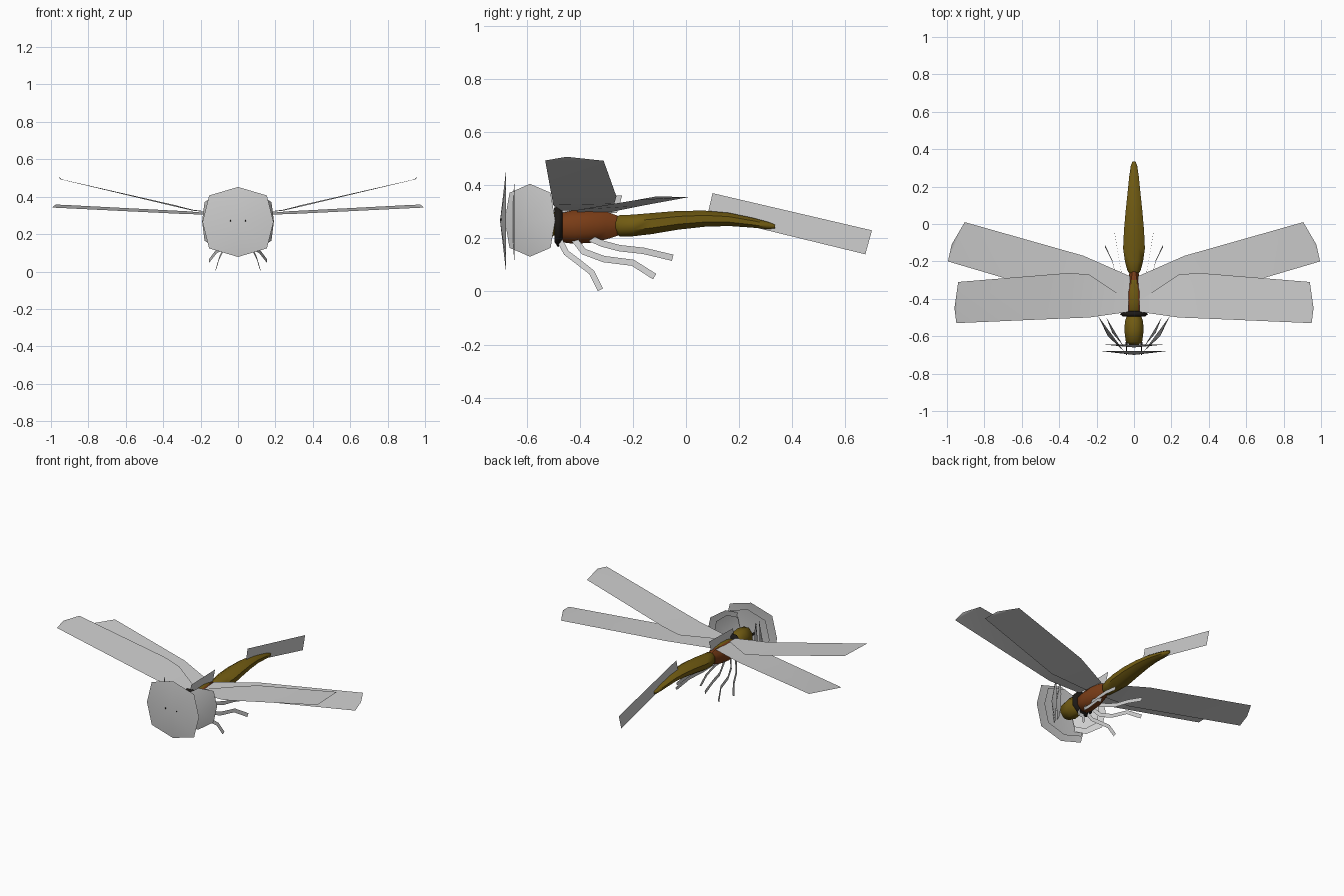
import bpy, bmesh, math
from mathutils import Vector

if "Cube" in bpy.data.objects:
    bpy.data.objects.remove(bpy.data.objects["Cube"])


def material(name, rgb):
    m = bpy.data.materials.new(name)
    m.diffuse_color = (*rgb, 1)
    m.use_nodes = True
    m.node_tree.nodes["Principled BSDF"].inputs["Base Color"].default_value = m.diffuse_color
    return m


PALE = material("pale_card", (0.62, 0.62, 0.62))
OLIVE = material("olive", (0.165, 0.105, 0.006))
BROWN = material("rust_brown", (0.19, 0.045, 0.008))
BLACK = material("black", (0.012, 0.010, 0.008))


def make(name, verts, faces, mats, smooth=False):
    mesh = bpy.data.meshes.new(name)
    mesh.from_pydata([tuple(v) for v in verts], [], faces)
    for m in mats:
        mesh.materials.append(m)
    for p in mesh.polygons:
        p.use_smooth = smooth
    mesh.update()
    ob = bpy.data.objects.new(name, mesh)
    bpy.context.collection.objects.link(ob)
    return ob


def loft(name, rings, mats, sides=8):
    """Closed body along y; each ring is (y, z low, z high, half width)."""
    verts, faces = [], []
    for y, lo, hi, w in rings:
        for i in range(sides):
            a = math.tau * (i + 0.5) / sides
            verts.append((w * 1.05 * math.cos(a), y,
                          (lo + hi) / 2 + (hi - lo) / 2 * 1.06 * math.sin(a)))
    for r in range(len(rings) - 1):
        for i in range(sides):
            j = (i + 1) % sides
            a, b = r * sides, (r + 1) * sides
            faces.append((a + i, b + i, b + j, a + j))
    faces.append(tuple(range(sides)))
    faces.append(tuple(range(len(verts) - 1, len(verts) - 1 - sides, -1)))
    ob = make(name, verts, faces, mats, True)
    bm = bmesh.new()
    bm.from_mesh(ob.data)
    bmesh.ops.recalc_face_normals(bm, faces=bm.faces)
    bm.to_mesh(ob.data)
    bm.free()
    return ob


def strip(name, side_a, side_b):
    """Flat card between two edge lines."""
    n = len(side_a)
    faces = [(i, i + 1, n + i + 1, n + i) for i in range(n - 1)]
    return make(name, list(side_a) + list(side_b), faces, [PALE], True)


def both_sides(name, build):
    for s, label in ((1, "right"), (-1, "left")):
        ob = build(label + "_" + name, s)
        if s < 0:
            ob.data.flip_normals()


def shell(name, centre, across, height, bulge):
    """Shallow eight-sided dome, upright, bulging outward."""
    c, t = Vector(centre), Vector(across)
    out = Vector((t.y, -t.x, 0)).normalized()
    verts = [c + out * bulge]
    for i in range(8):
        a = math.tau * i / 8
        k = 1.15 if i % 2 else 1.0
        verts.append(c + t * (math.cos(a) * k) + Vector((0, 0, height * math.sin(a) * (1.07 if i % 2 else 1))))
    faces = [(0, i + 1, (i + 1) % 8 + 1) for i in range(8)]
    return make(name, verts, faces, [PALE], True)


# Head, thorax and abdomen
loft("head", [(-0.645, 0.235, 0.285, 0.025), (-0.63, 0.205, 0.31, 0.045),
              (-0.57, 0.19, 0.32, 0.053), (-0.52, 0.195, 0.315, 0.05),
              (-0.48, 0.22, 0.29, 0.035)], [OLIVE])
thorax = loft("thorax", [(-0.495, 0.21, 0.28, 0.035), (-0.475, 0.185, 0.295, 0.05),
                         (-0.42, 0.178, 0.308, 0.057), (-0.36, 0.182, 0.31, 0.054),
                         (-0.30, 0.195, 0.302, 0.038), (-0.255, 0.21, 0.285, 0.022)],
              [BROWN, OLIVE])
for p in thorax.data.polygons:  # olive patch on the back
    if p.normal.z > 0.9 and -0.45 < p.center.y < -0.28:
        p.material_index = 1
loft("abdomen", [(-0.27, 0.225, 0.275, 0.022), (-0.25, 0.207, 0.288, 0.036),
                 (-0.20, 0.207, 0.29, 0.050), (-0.13, 0.215, 0.296, 0.060),
                 (-0.03, 0.232, 0.304, 0.055), (0.07, 0.243, 0.305, 0.046),
                 (0.16, 0.246, 0.297, 0.036), (0.25, 0.240, 0.278, 0.027),
                 (0.31, 0.234, 0.262, 0.018), (0.335, 0.238, 0.252, 0.008)], [OLIVE])

# Ragged dark collar between head and thorax
loft("collar", [(-0.495, 0.185, 0.315, 0.060), (-0.482, 0.165, 0.325, 0.078),
                (-0.465, 0.185, 0.315, 0.060)], [BLACK])


# Antennae, tips just poking through the front shell
def antenna(name, s):
    ob = loft(name, [(-0.63, 0.262, 0.278, 0.006), (-0.70, 0.267, 0.275, 0.004)], [BLACK], 4)
    for v in ob.data.vertices:
        v.co.x += 0.04
        v.co.x *= s
    return ob


both_sides("antenna", antenna)

# Layered shells around the head
shell("front_shell_outer", (0, -0.678, 0.265), (0.19, 0, 0), 0.187, 0.022)
shell("front_shell_inner", (0, -0.645, 0.262), (0.158, 0, 0), 0.158, 0.015)


def side_shell(cx, cy, tx, ty, h, bulge):
    def build(name, s):
        ob = shell(name, (cx, cy, 0.268), (tx, ty, 0), h, bulge)
        for v in ob.data.vertices:
            v.co.x *= s
        return ob
    return build


both_sides("side_shell_outer", side_shell(0.122, -0.587, 0.070, 0.095, 0.137, 0.022))
both_sides("side_shell_inner", side_shell(0.103, -0.575, 0.045, 0.075, 0.115, 0.015))


# Wings: leading and trailing edge points
def wing(lead, trail):
    def build(name, s):
        return strip(name, [(s * x, y, z) for x, y, z in lead],
                     [(s * x, y, z) for x, y, z in trail])
    return build


both_sides("fore_wing", wing(
    [(0.03, -0.47, 0.305), (0.24, -0.50, 0.325), (0.37, -0.505, 0.355), (0.95, -0.53, 0.493), (0.96, -0.45, 0.507)],
    [(0.03, -0.41, 0.305), (0.24, -0.27, 0.330), (0.35, -0.262, 0.358), (0.94, -0.31, 0.492), (0.96, -0.45, 0.507)]))
both_sides("hind_wing", wing(
    [(0.03, -0.41, 0.300), (0.30, -0.405, 0.308), (0.995, -0.20, 0.342), (0.975, -0.11, 0.358)],
    [(0.02, -0.28, 0.300), (0.27, -0.17, 0.322), (0.905, 0.01, 0.355), (0.975, -0.11, 0.358)]))


# Flat legs: path points, card width up and down
def leg(path, width=0.012):
    def build(name, s):
        pts = [Vector((s * x, y, z)) for x, y, z in path]
        top, low = [], []
        for i, p in enumerate(pts):
            d = pts[min(i + 1, len(pts) - 1)] - pts[max(i - 1, 0)]
            n = Vector((0, -d.z, d.y)).normalized() * width
            top.append(p + n)
            low.append(p - n)
        return strip(name, low, top)
    return build


both_sides("front_leg", leg([(0.03, -0.48, 0.20), (0.05, -0.45, 0.145), (0.08, -0.41, 0.115),
                             (0.10, -0.355, 0.072), (0.12, -0.322, 0.006)], 0.011))
both_sides("middle_leg", leg([(0.03, -0.42, 0.195), (0.06, -0.385, 0.150), (0.09, -0.31, 0.122),
                              (0.115, -0.20, 0.108), (0.155, -0.118, 0.056)]))
both_sides("rear_leg", leg([(0.03, -0.36, 0.20), (0.045, -0.315, 0.180), (0.07, -0.25, 0.163),
                            (0.085, -0.16, 0.153), (0.103, -0.05, 0.127)]))

# Upright cards on the centre line
strip("tail_card", [(0, 0.08, 0.285), (0, 0.675, 0.14)], [(0, 0.10, 0.37), (0, 0.70, 0.23)])
strip("back_card", [(0, -0.50, 0.29), (0, -0.26, 0.295)], [(0, -0.49, 0.355), (0, -0.24, 0.362)])

# Soft shading with kept creases on the solid body parts
for ob in bpy.data.objects:
    ob.select_set(ob.name in {"head", "thorax", "abdomen"})
bpy.context.view_layer.objects.active = thorax
bpy.ops.object.shade_smooth_by_angle(angle=math.radians(50))
